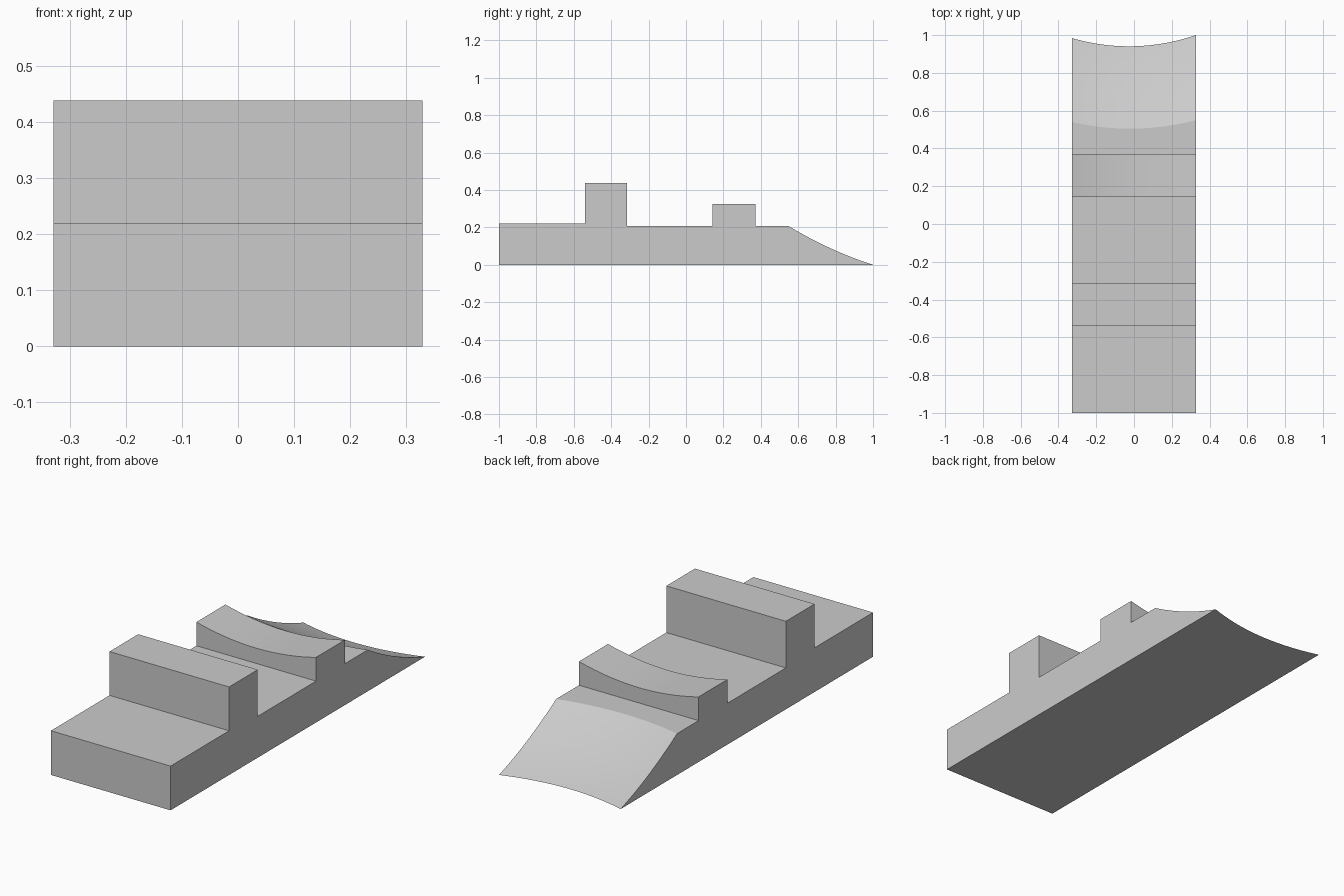
import bpy
import bmesh
import math

cube = bpy.data.objects.get("Cube")
if cube:
    bpy.data.objects.remove(cube, do_unlink=True)

HALF = 0.329      # half width
DECK = 0.206      # deck height
STEPS = 24        # stations across the width

# Single plain grey
grey = bpy.data.materials.new("plain grey")
grey.use_nodes = True
grey.diffuse_color = (0.6, 0.6, 0.6, 1)
grey.node_tree.nodes["Principled BSDF"].inputs["Base Color"].default_value = (0.6, 0.6, 0.6, 1)


def loft(name, profile, steps):
    """Sweep a closed (y, z) profile, which may vary with u in -1..1, across x."""
    bm = bmesh.new()
    rings = []
    for i in range(steps + 1):
        u = 2 * i / steps - 1
        rings.append([bm.verts.new((u * HALF, y, z)) for y, z in profile(u)])
    for a, b in zip(rings, rings[1:]):
        for j in range(len(a)):
            k = (j + 1) % len(a)
            bm.faces.new((a[j], a[k], b[k], b[j]))
    bm.faces.new(rings[0])
    bm.faces.new(rings[-1])
    bmesh.ops.recalc_face_normals(bm, faces=bm.faces)
    mesh = bpy.data.meshes.new(name)
    bm.to_mesh(mesh)
    bm.free()
    mesh.materials.append(grey)
    obj = bpy.data.objects.new(name, mesh)
    bpy.context.collection.objects.link(obj)
    bpy.ops.object.select_all(action="DESELECT")
    obj.select_set(True)
    bpy.context.view_layer.objects.active = obj
    bpy.ops.object.shade_smooth_by_angle(angle=math.radians(20))
    return obj


# Base slab with a raised front step and a hollow saddle ramp at the back
def base_profile(u):
    top = 0.505 + 0.04 * u * u + 0.005 * u
    toe = 0.941 + 0.051 * u * u + 0.008 * u
    points = [(-1, 0), (-1, 0.22), (-0.54, 0.22), (-0.54, DECK)]
    for i in range(13):
        t = i / 12
        points.append((top + (toe - top) * t,
                       DECK * (1 - t) - 0.064 * t * (1 - t)))
    return points


# Cross rib sitting on the deck, its top dished by sag at mid width
def rib_profile(front, back, height, sag):
    def profile(u):
        z = height - sag * (1 - u * u)
        return [(front, DECK), (front, z), (back, z), (back, DECK)]
    return profile


loft("base_with_ramp", base_profile, STEPS)
loft("tall_cross_rib", rib_profile(-0.54, -0.315, 0.438, 0), 1)
loft("dished_cross_rib", rib_profile(0.143, 0.371, 0.324, 0.042), STEPS)
